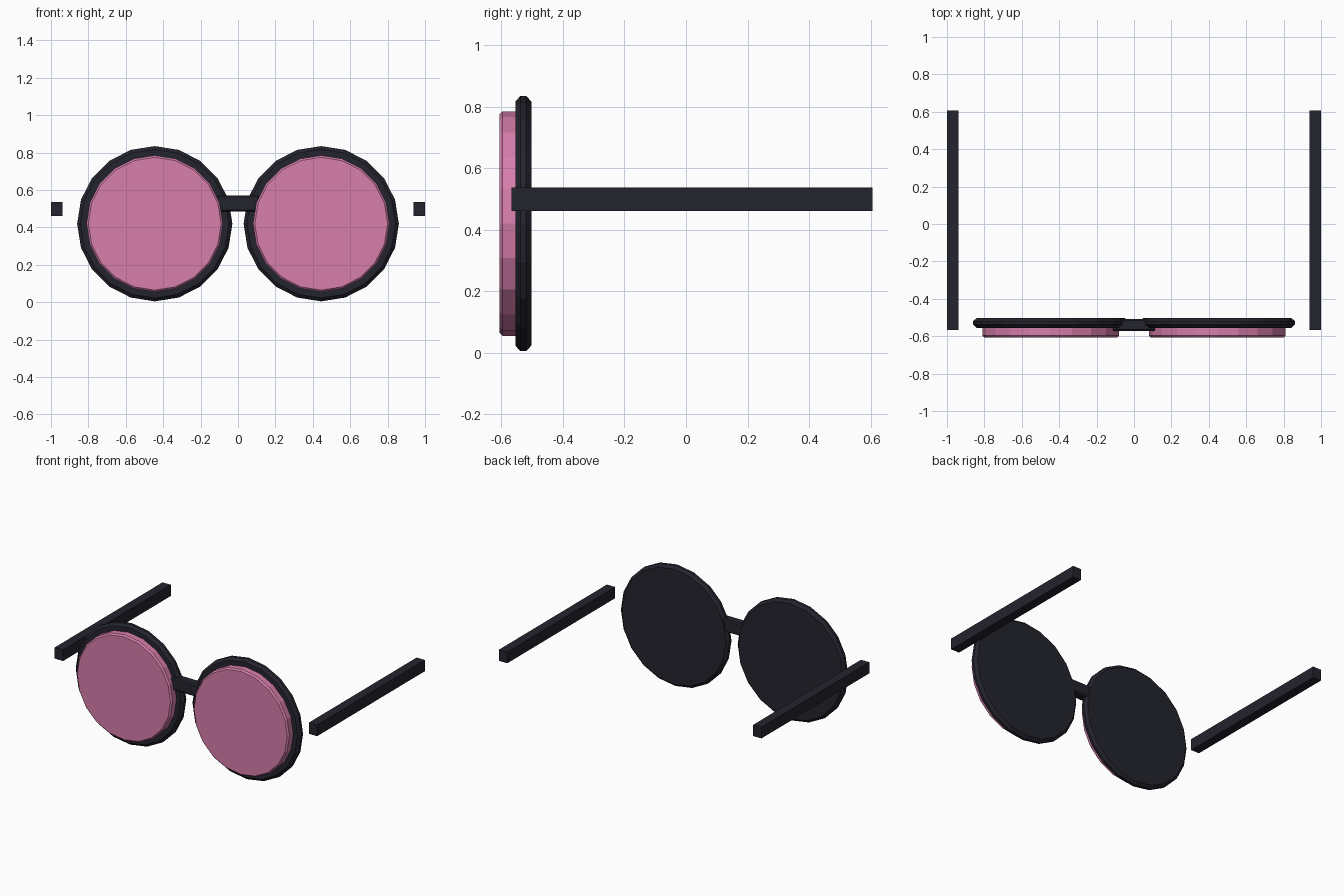
import bpy, bmesh, math
from mathutils import Matrix

cube = bpy.data.objects.get("Cube")
if cube:
    bpy.data.objects.remove(cube, do_unlink=True)


def make_material(name, rgb):
    mat = bpy.data.materials.new(name)
    mat.use_nodes = True
    colour = (*rgb, 1.0)
    mat.diffuse_color = colour
    mat.node_tree.nodes["Principled BSDF"].inputs["Base Color"].default_value = colour
    return mat


dark = make_material("dark frame", (0.017, 0.017, 0.027))
pink = make_material("pink lens", (0.68, 0.21, 0.41))


def finish(bm, name, mat):
    bmesh.ops.recalc_face_normals(bm, faces=bm.faces)
    mesh = bpy.data.meshes.new(name)
    bm.to_mesh(mesh)
    bm.free()
    mesh.materials.append(mat)
    obj = bpy.data.objects.new(name, mesh)
    bpy.context.collection.objects.link(obj)
    return obj


def disc(name, x, z, profile, mat, sides=20):
    """Stack of polygon rings along y, from (radius, y) pairs, capped at both ends."""
    bm = bmesh.new()
    rings = []
    for radius, y in profile:
        angles = [math.tau * i / sides for i in range(sides)]
        rings.append([bm.verts.new((x + radius * math.cos(a), y, z + radius * math.sin(a)))
                      for a in angles])
    for low, high in zip(rings, rings[1:]):
        for i in range(sides):
            j = (i + 1) % sides
            bm.faces.new((low[i], low[j], high[j], high[i]))
    bm.faces.new(rings[0])
    bm.faces.new(rings[-1])
    return finish(bm, name, mat)


def box(name, low, high, mat, bevel=0.0):
    bm = bmesh.new()
    size = [b - a for a, b in zip(low, high)]
    centre = [(a + b) / 2 for a, b in zip(low, high)]
    bmesh.ops.create_cube(bm, size=1, matrix=Matrix.Translation(centre) @ Matrix.Diagonal((*size, 1)))
    if bevel:
        bmesh.ops.bevel(bm, geom=bm.edges[:], offset=bevel, segments=1, affect='EDGES')
    return finish(bm, name, mat)


# Chamfered outlines of the rim plate and the raised lens
rim_profile = [(0.397, -0.555), (0.415, -0.538), (0.415, -0.52), (0.397, -0.503)]
lens_profile = [(0.355, -0.607), (0.365, -0.597), (0.365, -0.55)]

for side, s in (("left", 1), ("right", -1)):
    disc(side + "_rim", s * 0.445, 0.42, rim_profile, dark)
    disc(side + "_lens", s * 0.445, 0.42, lens_profile, pink)
    # Straight temple arm
    inner, outer = sorted((s * 0.937, s * 1.0))
    box(side + "_temple", (inner, -0.567, 0.46), (outer, 0.607, 0.537), dark)

# Bridge between the rims
box("bridge", (-0.115, -0.573, 0.485), (0.115, -0.507, 0.57), dark, 0.008)
